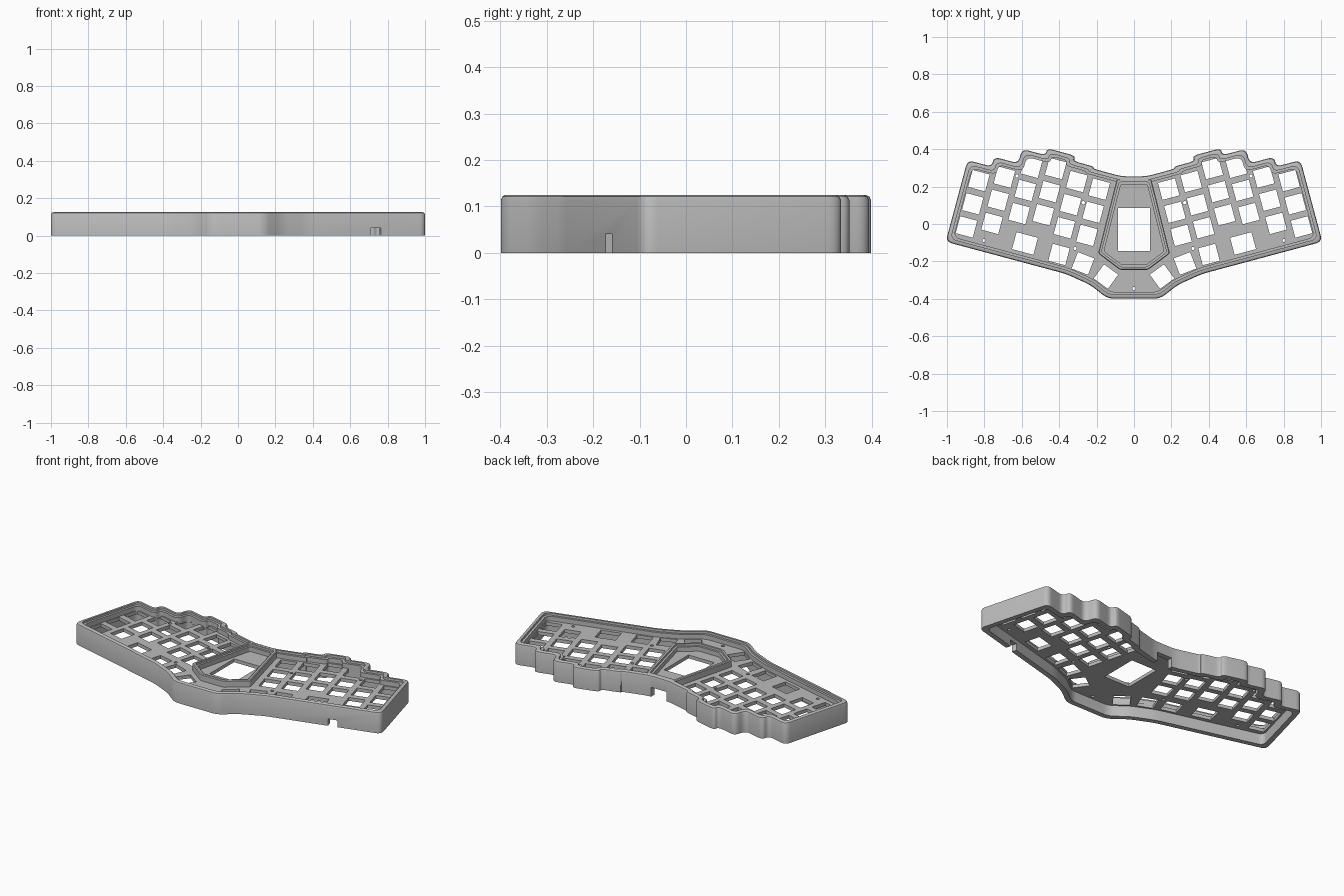
import bpy, bmesh, math
from mathutils import Vector, Matrix

cube = bpy.data.objects.get("Cube")
if cube:
    bpy.data.objects.remove(cube, do_unlink=True)

grey = bpy.data.materials.new("plain grey")
grey.use_nodes = True
grey.diffuse_color = (0.5, 0.5, 0.5, 1)
grey.node_tree.nodes["Principled BSDF"].inputs["Base Color"].default_value = (0.5, 0.5, 0.5, 1)

TILT = math.radians(15)
PLATE_LOW, PLATE_TOP, TOP = 0.065, 0.085, 0.125


def wing(u, v):
    """Point on the tilted left wing, u outward and v backward."""
    return Vector((u * math.cos(TILT) - v * math.sin(TILT),
                   u * math.sin(TILT) + v * math.cos(TILT)))


def mirrored(half):
    return half + [Vector((-p.x, p.y)) for p in reversed(half)]


def inset(poly, d):
    """Move a clockwise polygon inward by d with mitred corners."""
    result = []
    for i, p in enumerate(poly):
        a = (p - poly[i - 1]).normalized()
        b = (poly[(i + 1) % len(poly)] - p).normalized()
        n1, n2 = Vector((a.y, -a.x)), Vector((b.y, -b.x))
        result.append(p + (n1 + n2) * d / (1 + n1.dot(n2)))
    return result


def rounded(poly, size, steps=6):
    result = []
    for i, p in enumerate(poly):
        a, b = poly[i - 1] - p, poly[(i + 1) % len(poly)] - p
        s, e = [p + k.normalized() * min(size, 0.45 * k.length) for k in (a, b)]
        for j in range(steps + 1):
            t = j / steps
            result.append(s * (1 - t) ** 2 + p * 2 * t * (1 - t) + e * t * t)
    return result


def finish(name, bm):
    bmesh.ops.recalc_face_normals(bm, faces=bm.faces)
    mesh = bpy.data.meshes.new(name)
    bm.to_mesh(mesh)
    bm.free()
    mesh.materials.append(grey)
    obj = bpy.data.objects.new(name, mesh)
    bpy.context.collection.objects.link(obj)
    return obj


def ring_wall(name, poly, profile, size):
    """Sweep a closed (inset, height) profile round a polygon."""
    bm = bmesh.new()
    rings = [[bm.verts.new((p.x, p.y, z)) for p in rounded(inset(poly, d), size)]
             for d, z in profile]
    for k, ring in enumerate(rings):
        nxt = rings[(k + 1) % len(rings)]
        for i in range(len(ring)):
            j = (i + 1) % len(ring)
            bm.faces.new((ring[i], ring[j], nxt[j], nxt[i]))
    return finish(name, bm)


def prism(bm, points, low, high):
    bottom = [bm.verts.new((p.x, p.y, low)) for p in points]
    top = [bm.verts.new((p.x, p.y, high)) for p in points]
    bm.faces.new(bottom)
    bm.faces.new(top)
    for i in range(len(points)):
        j = (i + 1) % len(points)
        bm.faces.new((bottom[i], bottom[j], top[j], top[i]))


def rectangle(center, width, depth, angle=0.0):
    turn = Matrix.Rotation(angle, 2)
    return [Vector(center) + turn @ Vector((sx * width / 2, sy * depth / 2))
            for sx, sy in ((-1, -1), (1, -1), (1, 1), (-1, 1))]


def cut(target, bm):
    cutter = finish("cutter", bm)
    cutter.hide_render = True
    mod = target.modifiers.new("cut", 'BOOLEAN')
    mod.object, mod.operation, mod.solver, mod.use_self = cutter, 'DIFFERENCE', 'EXACT', True
    bpy.context.view_layer.objects.active = target
    bpy.ops.object.modifier_apply(modifier=mod.name)
    bpy.data.objects.remove(cutter, do_unlink=True)


# Stepped outline: the back edge follows the staggered key columns
OUTER = 0.948
backs = [0.229, 0.241, 0.271, 0.233, 0.153, 0.0995]
steps = [0.286, 0.398, 0.553, 0.682, 0.815, OUTER]
half = [Vector((0.067, 0.255))]
for i, (v, u) in enumerate(zip(backs, steps)):
    if i:
        half.append(wing(steps[i - 1], v))
    half.append(wing(u, v))
half += [wing(OUTER, -0.352), wing(0.283, -0.352),
         Vector((0.235, -0.325)), Vector((0.14, -0.399))]
outline = mirrored(half)

# Outer wall with a rounded top edge and a small inner ledge
case_wall = ring_wall("case_wall", outline, [
    (0, 0), (0, 0.113), (0.003, 0.121), (0.01, TOP), (0.022, TOP),
    (0.022, 0.112), (0.035, 0.112), (0.035, 0.075), (0.03, 0.07), (0.03, 0)], 0.035)

# Cable openings: one in the middle of the back, one in the front edge
bm = bmesh.new()
prism(bm, rectangle((0, 0.25), 0.1, 0.14), -0.02, 0.055)
prism(bm, rectangle(wing(0.669, -0.34), 0.054, 0.1, TILT), -0.02, 0.04)
cut(case_wall, bm)

# Key plate
bm = bmesh.new()
prism(bm, rounded(inset(outline, 0.02), 0.03), PLATE_LOW, PLATE_TOP)
key_plate = finish("key_plate", bm)

# Key openings on one wing: staggered columns of three, then the thumb row
KEY, PITCH = 0.094, 0.128
openings = []
for col, v in enumerate([0.009, 0.0626, 0.151, 0.178, 0.14, 0.132]):
    for row in range(3):
        openings.append(rectangle(wing(0.861 - 0.1267 * col, v - PITCH * row), KEY, KEY, TILT))
openings += [rectangle((0.583, -0.104), 0.118, KEY, TILT),
             rectangle((0.401, -0.163), KEY, KEY, TILT),
             rectangle((0.273, -0.211), KEY, KEY, math.radians(21)),
             rectangle((0.15, -0.281), KEY, KEY, math.radians(36))]


def circle(center, radius=0.009, sides=16):
    return [Vector(center) + radius * Vector((math.cos(a), math.sin(a)))
            for a in (math.tau * k / sides for k in range(sides))]


# Screw holes join the key openings, and both wings are cut
for spot in ((0.802, -0.088), (0.316, -0.131), (0.271, 0.114), (0.625, 0.257)):
    openings.append(circle(spot))
bm = bmesh.new()
for shape in openings:
    for side in (1, -1):
        prism(bm, [Vector((side * p.x, p.y)) for p in shape], 0.03, 0.15)
prism(bm, circle((0, -0.345)), 0.03, 0.15)
prism(bm, rectangle((0, -0.03), 0.17, 0.23), 0.03, 0.15)
cut(key_plate, bm)

# Raised frame round the middle window
frame = mirrored([Vector((0.092, 0.24)), Vector((0.192, -0.157)), Vector((0.075, -0.245))])
window_frame = ring_wall("window_frame", frame, [
    (0, 0.075), (0, 0.12), (0.004, 0.1245), (0.016, 0.1245),
    (0.016, 0.112), (0.028, 0.112), (0.028, 0.075)], 0.012)

for obj in (case_wall, key_plate, window_frame):
    bpy.ops.object.select_all(action='DESELECT')
    obj.select_set(True)
    bpy.context.view_layer.objects.active = obj
    bpy.ops.object.shade_smooth_by_angle(angle=math.radians(32))
